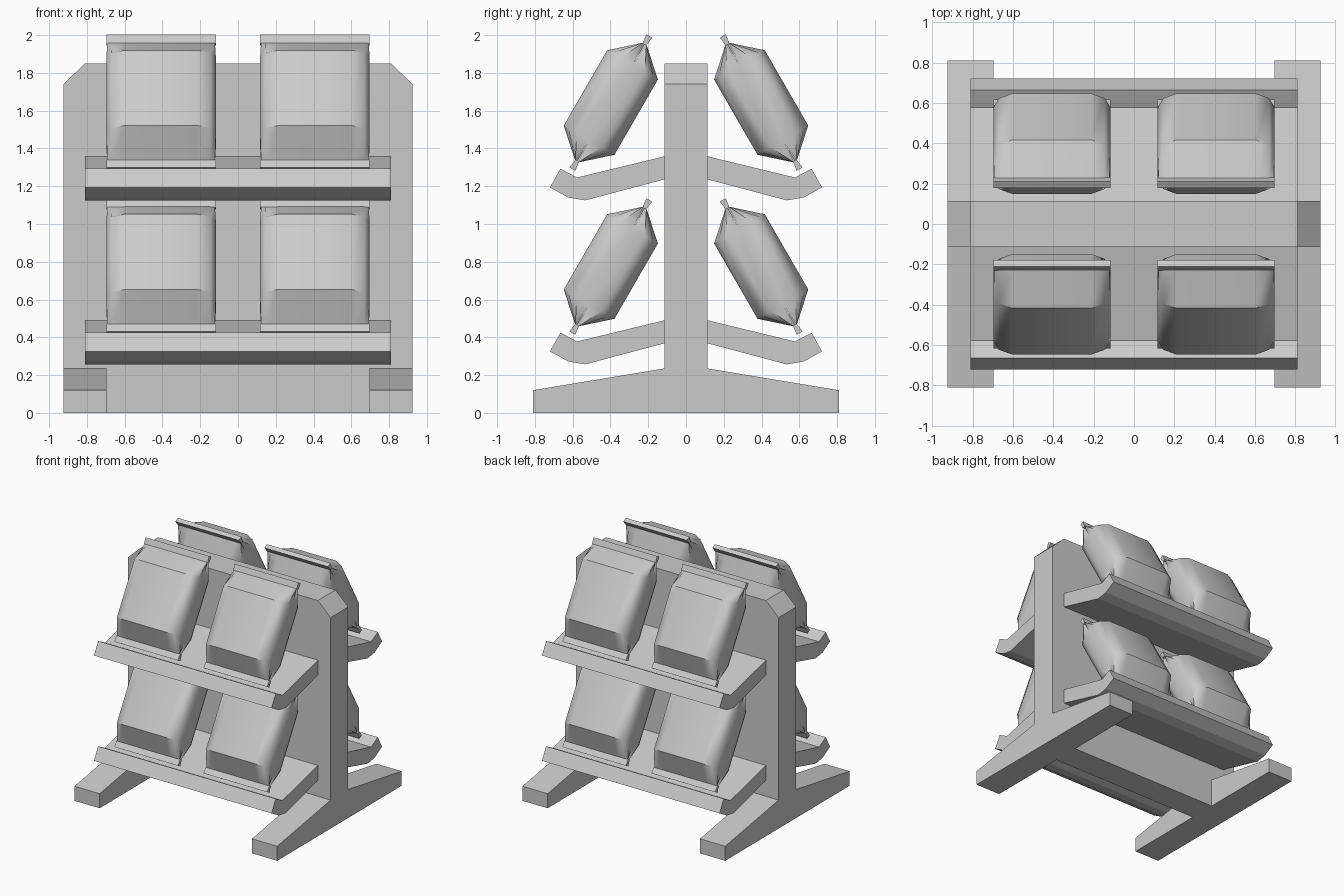
import bpy, bmesh
from math import radians

if "Cube" in bpy.data.objects:
    bpy.data.objects.remove(bpy.data.objects["Cube"])


def finish(name, bm, smooth=None):
    bmesh.ops.recalc_face_normals(bm, faces=bm.faces)
    me = bpy.data.meshes.new(name)
    bm.to_mesh(me)
    bm.free()
    ob = bpy.data.objects.new(name, me)
    bpy.context.collection.objects.link(ob)
    if smooth:
        bpy.ops.object.select_all(action='DESELECT')
        ob.select_set(True)
        bpy.context.view_layer.objects.active = ob
        bpy.ops.object.shade_smooth_by_angle(angle=radians(smooth))
    return ob


def loft(bm, rings):
    """Skin a list of equal-length point rings and cap both ends."""
    vs = [[bm.verts.new(p) for p in r] for r in rings]
    n = len(vs[0])
    for a, b in zip(vs, vs[1:]):
        for i in range(n):
            j = (i + 1) % n
            bm.faces.new((a[i], a[j], b[j], b[i]))
    bm.faces.new(vs[0][::-1])
    bm.faces.new(vs[-1])


def extrude_x(name, profile, x0, x1):
    bm = bmesh.new()
    loft(bm, [[(x, y, z) for y, z in profile] for x in (x0, x1)])
    return finish(name, bm)


# Central upright board with clipped top corners
board = [(-.925, 0), (.925, 0), (.925, 1.74), (.81, 1.85), (-.81, 1.85), (-.925, 1.74)]
bm = bmesh.new()
loft(bm, [[(x, y, z) for x, z in board] for y in (-.115, .115)])
finish("upright_board", bm)

# Sloping feet, front and back on each side
for sx in (-1, 1):
    for sy in (-1, 1):
        foot = [(sy * y, z) for y, z in [(.115, 0), (.81, 0), (.81, .12), (.115, .235)]]
        extrude_x("foot", foot, sx * .695, sx * .925)

# Shelves with an upturned lip, two tiers on both faces
SHELF = [(.115, .49), (.115, .368), (.534, .257), (.624, .272),
         (.72, .326), (.665, .425), (.577, .378)]
for tier in (0, .868):
    for sy in (-1, 1):
        extrude_x("shelf", [(sy * y, z + tier) for y, z in SHELF], -.81, .81)


# Gusseted bag with a flat crimped seal at each end
def bag_mesh():
    quarter = [(.29, 0), (.29, .075), (.262, .127), (.195, .155)]
    neck_q = [(.225, 0), (.285, .01), (.26, .01), (.195, .01)]

    def ring(q, z):
        half = q + [(-x, y) for x, y in q[::-1]]
        full = half + [(x, -y) for x, y in half[-2:0:-1]]
        return [(x, y, z) for x, y in full]

    bm = bmesh.new()
    loft(bm, [ring(neck_q, -.36), ring(quarter, -.23),
              ring(quarter, .23), ring(neck_q, .36)])
    for s in (-1, 1):
        loft(bm, [[(-.29, -t, s * z), (.29, -t, s * z), (.29, t, s * z), (-.29, t, s * z)]
                  for z, t in ((.355, .011), (.407, .018))])
    return finish("bag", bm, 40)


# Eight bags leaning inwards on the shelves
first = bag_mesh()
for tier in (0, .868):
    for sx in (-1, 1):
        for sy in (-1, 1):
            bag = first.copy()
            bpy.context.collection.objects.link(bag)
            bag.location = (sx * .407, sy * .398, .775 + tier)
            bag.rotation_euler = (radians(30 * sy), 0, 0)
bpy.data.objects.remove(first)
